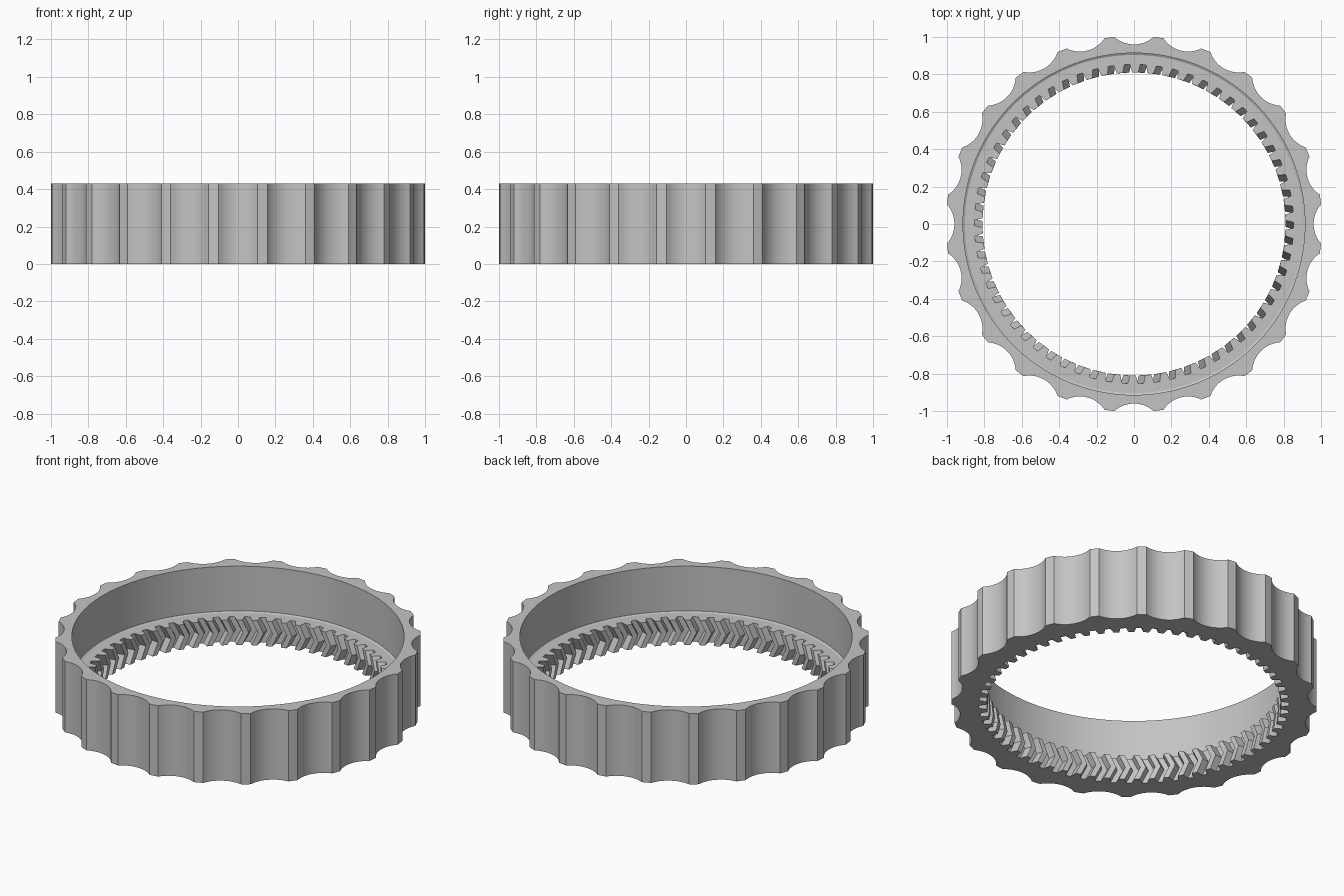
import bpy
import bmesh
from math import sin, cos, pi, radians, sqrt, asin

if "Cube" in bpy.data.objects:
    bpy.data.objects.remove(bpy.data.objects["Cube"])

HEIGHT, LEDGE = 0.43, 0.152
LOBES, TEETH = 24, 62
BORE = 0.914
TIP, ROOT = 0.81, 0.853
TWIST = radians(2.5)


def polar(r, a):
    return r * cos(a), r * sin(a)


def scalloped_outline():
    """Outer grip: concave arcs between short lands."""
    half = radians(6)
    radius = 1 / cos(half)
    chord, depth = radius * sin(half), 0.04
    arc = (chord ** 2 + depth ** 2) / (2 * depth)
    centre = 1 - depth + arc
    sweep = asin(chord / arc)
    pts = []
    for i in range(LOBES):
        mid = 2 * pi * i / LOBES
        for k in range(13):
            t = sweep * (k / 6 - 1)
            u, v = centre - arc * cos(t), arc * sin(t)
            pts.append((u * cos(mid) - v * sin(mid), u * sin(mid) + v * cos(mid)))
        pts.append(polar(radius, mid + pi / LOBES))
    return pts


def toothed_outline(turn):
    """Inner gear: trapezoid gaps cut outwards from the tip circle."""
    pitch = 2 * pi / TEETH
    pts = []
    for i in range(TEETH):
        a = pi / 2 + i * pitch + turn
        for r, offset in ((TIP, -0.31), (ROOT, -0.18), (ROOT, 0.18), (TIP, 0.31)):
            pts.append(polar(r, a + offset * pitch))
    return pts


def circle(r, n=144):
    return [polar(r, 2 * pi * i / n) for i in range(n)]


bm = bmesh.new()


def loop(points, z):
    verts = [bm.verts.new((x, y, z)) for x, y in points]
    edges = [bm.edges.new((v, verts[i - 1])) for i, v in enumerate(verts)]
    return verts, edges


def wall(a, b):
    for i in range(len(a[0])):
        bm.faces.new((a[0][i - 1], a[0][i], b[0][i], b[0][i - 1]))


def flat_ring(a, b):
    bmesh.ops.triangle_fill(bm, use_beauty=True, edges=a[1] + b[1], normal=(0, 0, 1))


# Scalloped outside
outside = scalloped_outline()
outer_low, outer_high = loop(outside, 0), loop(outside, HEIGHT)
# Smooth bore with a small chamfer at the ledge
bore_high = loop(circle(BORE), HEIGHT)
bore_low = loop(circle(BORE), LEDGE + 0.006)
ledge_edge = loop(circle(BORE - 0.01), LEDGE)
# Herringbone teeth
teeth_high = loop(toothed_outline(TWIST), LEDGE)
teeth_mid = loop(toothed_outline(0), LEDGE / 2)
teeth_low = loop(toothed_outline(TWIST), 0)

flat_ring(outer_high, bore_high)
flat_ring(ledge_edge, teeth_high)
flat_ring(outer_low, teeth_low)
for a, b in ((outer_low, outer_high), (bore_high, bore_low), (bore_low, ledge_edge),
             (teeth_high, teeth_mid), (teeth_mid, teeth_low)):
    wall(a, b)
bmesh.ops.recalc_face_normals(bm, faces=bm.faces[:])

mesh = bpy.data.meshes.new("ring_gear")
bm.to_mesh(mesh)
bm.free()
ring = bpy.data.objects.new("ring_gear", mesh)
bpy.context.collection.objects.link(ring)

# Single grey material
grey = bpy.data.materials.new("light_grey")
grey.use_nodes = True
colour = (0.55, 0.55, 0.55, 1)
grey.diffuse_color = colour
grey.node_tree.nodes["Principled BSDF"].inputs["Base Color"].default_value = colour
mesh.materials.append(grey)

bpy.ops.object.select_all(action="DESELECT")
ring.select_set(True)
bpy.context.view_layer.objects.active = ring
bpy.ops.object.shade_smooth_by_angle(angle=radians(25))
